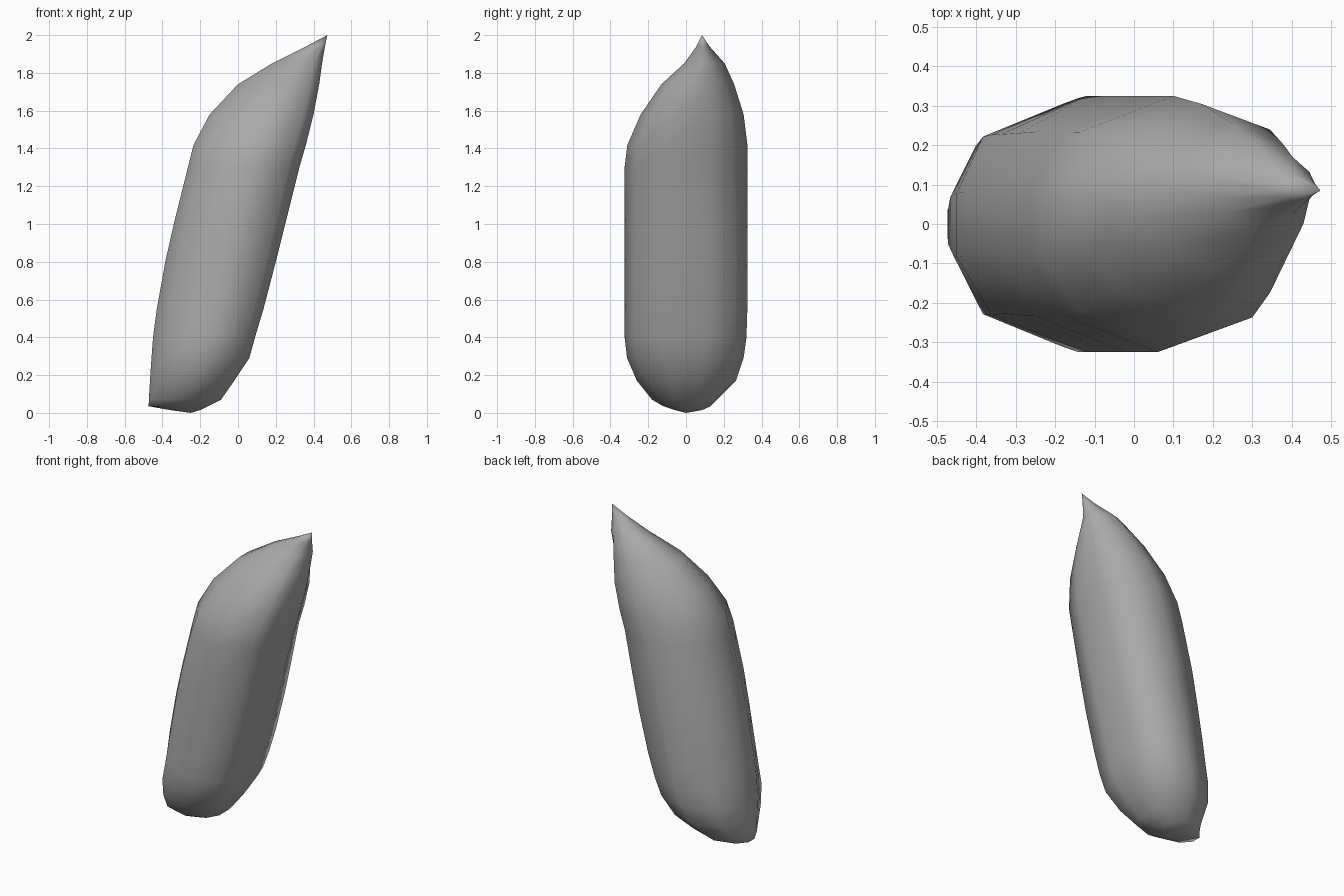
import bpy, bmesh

# Horizontal sections: z, x left, x right, x of widest point,
# y front, y back, corner fullness on the left and on the right
SECTIONS = [
    (0.015, -0.36, -0.20, -0.28, -0.06, 0.085, 0.70, 0.70),
    (0.035, -0.473, -0.16, -0.29, -0.12, 0.13, 0.72, 0.72),
    (0.07, -0.472, -0.09, -0.26, -0.18, 0.165, 0.73, 0.75),
    (0.17, -0.466, -0.02, -0.22, -0.26, 0.265, 0.74, 0.78),
    (0.29, -0.458, 0.06, -0.18, -0.312, 0.305, 0.73, 0.79),
    (0.40, -0.45, 0.09, -0.14, -0.325, 0.32, 0.71, 0.80),
    (0.55, -0.43, 0.135, -0.12, -0.325, 0.325, 0.70, 0.81),
    (0.80, -0.385, 0.20, -0.06, -0.325, 0.325, 0.71, 0.81),
    (1.00, -0.34, 0.25, -0.02, -0.325, 0.325, 0.72, 0.80),
    (1.30, -0.265, 0.325, 0.06, -0.325, 0.325, 0.72, 0.77),
    (1.42, -0.235, 0.36, 0.10, -0.31, 0.325, 0.71, 0.77),
    (1.58, -0.15, 0.40, 0.17, -0.24, 0.305, 0.69, 0.76),
    (1.74, 0.00, 0.43, 0.25, -0.13, 0.255, 0.67, 0.72),
    (1.85, 0.18, 0.445, 0.31, -0.01, 0.205, 0.67, 0.68),
    (1.94, 0.36, 0.46, 0.41, 0.055, 0.125, 0.67, 0.68),
]


def outline(kl, kr):
    """Unit cross-section: a softened octagon with corners at (k, k)."""
    back = [(1.0, 0.32), (kr, kr), (0.0, 1.0), (-kl, kl), (-1.0, 0.25)]
    return back + [(x, -y) for x, y in reversed(back)]


bm = bmesh.new()
rings = []
for z, xl, xr, xc, yf, yb, kl, kr in SECTIONS:
    ring = []
    for u, v in outline(kl, kr):
        x = xc + u * ((xr - xc) if u > 0 else (xc - xl))
        y = (yf + yb) / 2 + v * (yb - yf) / 2
        ring.append(bm.verts.new((x, y, z)))
    rings.append(ring)
sides = len(rings[0])

# Side skin between sections
for lo, hi in zip(rings, rings[1:]):
    for i in range(sides):
        j = (i + 1) % sides
        bm.faces.new((lo[i], lo[j], hi[j], hi[i]))

# Blunt foot and pointed tip
foot = bm.verts.new((-0.25, 0.0, 0.0))
tip = bm.verts.new((0.473, 0.085, 2.0))
for i in range(sides):
    j = (i + 1) % sides
    bm.faces.new((foot, rings[0][j], rings[0][i]))
    bm.faces.new((tip, rings[-1][i], rings[-1][j]))
bmesh.ops.recalc_face_normals(bm, faces=bm.faces)
for f in bm.faces:
    f.smooth = True

mesh = bpy.data.meshes.new("slanted_body")
bm.to_mesh(mesh)
bm.free()
body = bpy.data.objects.new("slanted_body", mesh)
bpy.context.collection.objects.link(body)

grey = bpy.data.materials.new("mid grey")
grey.diffuse_color = (0.4, 0.4, 0.4, 1)
mesh.materials.append(grey)
